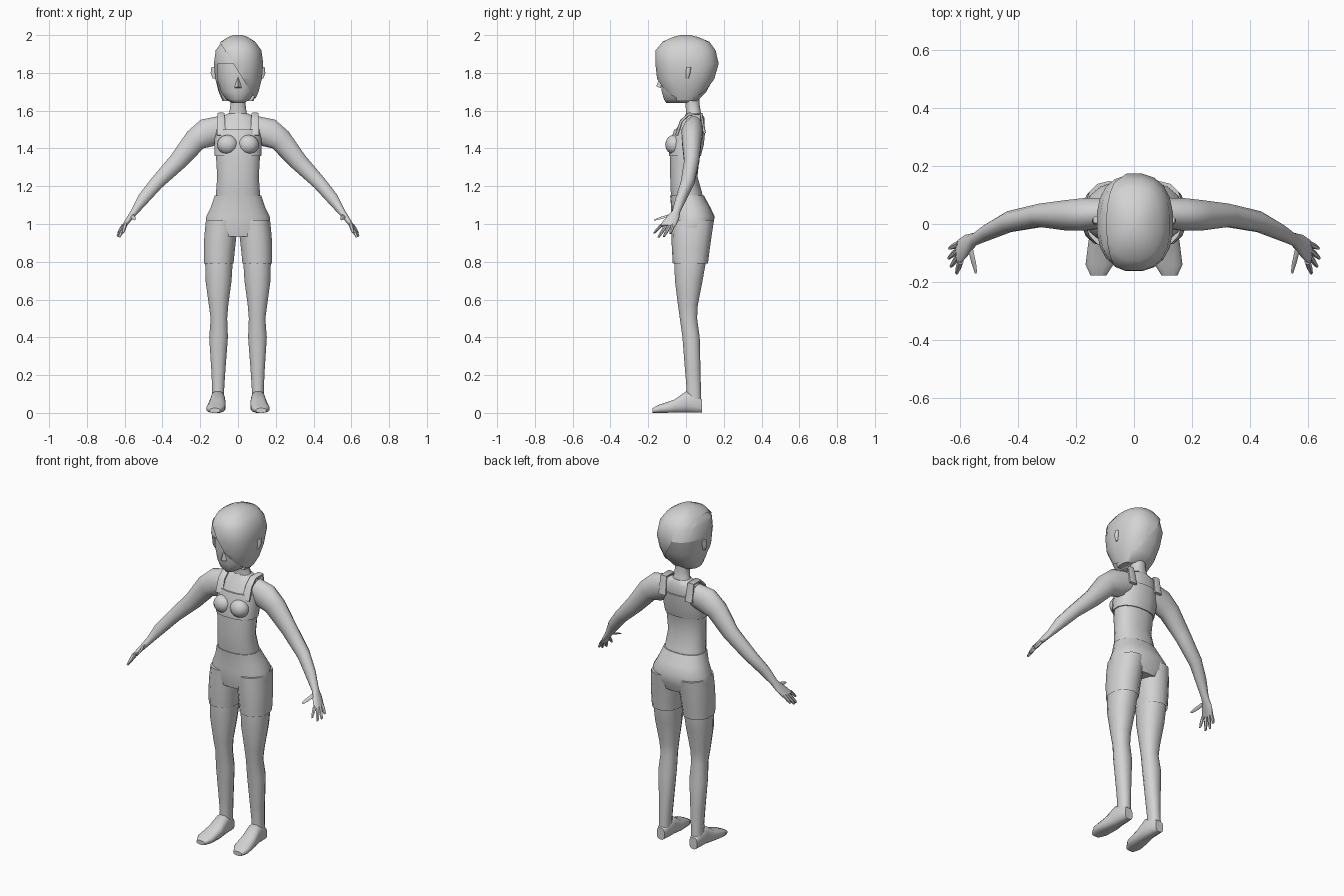
import bpy, bmesh, math
from mathutils import Vector

grey = bpy.data.materials.new("plain_grey")
grey.diffuse_color = (0.65, 0.65, 0.65, 1)


def finish(name, bm, mirror=False, angle=50):
    bmesh.ops.recalc_face_normals(bm, faces=bm.faces)
    me = bpy.data.meshes.new(name)
    bm.to_mesh(me)
    bm.free()
    me.materials.append(grey)
    for p in me.polygons:
        p.use_smooth = True
    me.set_sharp_from_angle(angle=math.radians(angle))
    ob = bpy.data.objects.new(name, me)
    bpy.context.collection.objects.link(ob)
    if mirror:
        ob.modifiers.new("mirror", "MIRROR").use_mirror_merge = False
    return ob


def ring(c, u, v, n=12, power=2.0):
    """Superellipse of points round c, spanned by the half axes u and v."""
    pts = []
    for i in range(n):
        a = 2 * math.pi * (i + 0.5) / n
        s, t = math.cos(a), math.sin(a)
        f = lambda k: math.copysign(abs(k) ** (2 / power), k)
        pts.append(Vector(c) + Vector(u) * f(s) + Vector(v) * f(t))
    return pts


def loft(rings, caps=(True, True)):
    bm = bmesh.new()
    rows = [[bm.verts.new(p) for p in r] for r in rings]
    n = len(rows[0])
    for a, b in zip(rows, rows[1:]):
        for i in range(n):
            bm.faces.new((a[i], a[(i + 1) % n], b[(i + 1) % n], b[i]))
    if caps[0]:
        bm.faces.new(rows[0])
    if caps[1]:
        bm.faces.new(rows[-1])
    return bm


def column(levels, n=12, power=2.3, grow=0.0, caps=(True, True)):
    """Stack of level rings given as z, x0, x1, y0, y1."""
    return loft([ring(((x0 + x1) / 2, (y0 + y1) / 2, z),
                      ((x1 - x0) / 2 + grow, 0, 0), (0, (y1 - y0) / 2 + grow, 0), n, power)
                 for z, x0, x1, y0, y1 in levels], caps)


def sweep(path, across, n=10, power=2.0):
    """Tube through x, y, z, half width along 'across', half thickness."""
    pts = [Vector(p[:3]) for p in path]
    u = Vector(across)
    rings = []
    for i, p in enumerate(path):
        d = pts[min(i + 1, len(pts) - 1)] - pts[max(i - 1, 0)]
        v = d.cross(u).normalized()
        rings.append(ring(pts[i], u * p[3], v * p[4], n, power))
    return loft(rings)


def sym(levels):
    return [(z, -w, w, y0, y1) for z, w, y0, y1 in levels]


def split(bm, co, no, clear=False):
    bmesh.ops.bisect_plane(bm, geom=bm.verts[:] + bm.edges[:] + bm.faces[:],
                           plane_co=co, plane_no=no, clear_inner=clear)


# Torso, from the hips to the shoulders
finish("torso", column(sym([
    (0.94, 0.10, -0.06, 0.11), (1.10, 0.125, -0.072, 0.10), (1.17, 0.118, -0.082, 0.085),
    (1.25, 0.112, -0.085, 0.062), (1.35, 0.118, -0.085, 0.072), (1.42, 0.122, -0.082, 0.088),
    (1.50, 0.120, -0.055, 0.097), (1.56, 0.100, -0.015, 0.10), (1.585, 0.055, 0.0, 0.085)]), 16))

# Cropped top with cups and shoulder straps
finish("top", column(sym([
    (1.36, 0.119, -0.086, 0.074), (1.42, 0.122, -0.084, 0.090), (1.50, 0.116, -0.058, 0.098)]),
    16, grow=0.006))
bm = bmesh.new()
bmesh.ops.create_uvsphere(bm, u_segments=12, v_segments=8, radius=1)
for v in bm.verts:
    v.co = Vector((0.055 + v.co.x * 0.056, -0.062 + v.co.y * 0.048, 1.42 + v.co.z * 0.052))
finish("cup", bm, True)
finish("strap", sweep([
    (0.088, -0.050, 1.47, 0.024, 0.008), (0.09, -0.025, 1.545, 0.021, 0.008),
    (0.09, 0.015, 1.582, 0.020, 0.008), (0.09, 0.08, 1.583, 0.020, 0.008),
    (0.088, 0.098, 1.48, 0.024, 0.008)], (1, 0, 0), 8, 4), True)

# Shorts: hip block and two open legs
finish("shorts_hips", column(sym([
    (0.935, 0.165, -0.070, 0.125), (0.98, 0.176, -0.078, 0.142), (1.04, 0.170, -0.080, 0.152),
    (1.09, 0.145, -0.079, 0.128), (1.15, 0.125, -0.084, 0.095)]), 18))
finish("shorts_leg", column([
    (0.79, 0.022, 0.182, -0.070, 0.116), (0.87, 0.014, 0.183, -0.075, 0.126),
    (0.94, 0.006, 0.180, -0.077, 0.136), (1.02, 0.0, 0.170, -0.079, 0.148)],
    14, caps=(False, True)), True)

# Legs and feet
finish("leg", column([
    (0.04, 0.075, 0.140, 0.0, 0.082), (0.13, 0.072, 0.138, 0.002, 0.080),
    (0.22, 0.066, 0.142, -0.006, 0.078), (0.40, 0.052, 0.154, -0.020, 0.074),
    (0.50, 0.056, 0.146, -0.034, 0.060), (0.57, 0.050, 0.156, -0.044, 0.064),
    (0.70, 0.032, 0.174, -0.061, 0.090), (0.80, 0.026, 0.176, -0.064, 0.108),
    (0.90, 0.020, 0.172, -0.064, 0.110)], 12), True)
foot = [(0.086, 0.082, 0.134, 0.07), (0.05, 0.072, 0.142, 0.10), (0.0, 0.068, 0.146, 0.115),
        (-0.06, 0.064, 0.158, 0.072), (-0.14, 0.070, 0.168, 0.045), (-0.178, 0.095, 0.150, 0.025)]
finish("foot", loft([ring(((a + b) / 2, y, h / 2), ((b - a) / 2, 0, 0), (0, 0, h / 2), 12, 2.8)
                     for y, a, b, h in foot]), True)

# Arms down to the palm
finish("arm", sweep([
    (0.09, 0.04, 1.505, 0.052, 0.070), (0.165, 0.033, 1.482, 0.058, 0.080),
    (0.225, 0.030, 1.445, 0.054, 0.064), (0.32, 0.030, 1.330, 0.041, 0.050),
    (0.43, 0.008, 1.218, 0.037, 0.038), (0.50, -0.026, 1.135, 0.029, 0.033),
    (0.548, -0.052, 1.065, 0.022, 0.020), (0.578, -0.075, 1.025, 0.039, 0.015),
    (0.605, -0.098, 0.988, 0.044, 0.011)], (0, 1, 0), 12), True)

# Thumb and four fingers: root x, y, z and tip x, y, z
fingers = [("thumb", (0.562, -0.090, 1.045), (0.545, -0.165, 1.022)),
           ("index_finger", (0.597, -0.128, 0.998), (0.610, -0.168, 0.952)),
           ("middle_finger", (0.602, -0.108, 0.990), (0.630, -0.145, 0.930)),
           ("ring_finger", (0.605, -0.088, 0.990), (0.638, -0.117, 0.933)),
           ("little_finger", (0.603, -0.068, 0.995), (0.635, -0.083, 0.950))]
for name, a, b in fingers:
    a, b = Vector(a), Vector(b)
    m = a.lerp(b, 0.6)
    finish(name, sweep([(*a, 0.011, 0.011), (*m, 0.010, 0.010), (*b, 0.006, 0.006)],
                       (0, 1, 0), 6), True)

# Neck and head
finish("neck", column(sym([
    (1.55, 0.075, 0.0, 0.092), (1.59, 0.047, 0.0, 0.080),
    (1.64, 0.040, -0.005, 0.072), (1.70, 0.045, -0.01, 0.075)]), 12))
finish("head", column(sym([
    (1.64, 0.032, -0.105, 0.03), (1.66, 0.065, -0.118, 0.05), (1.70, 0.092, -0.130, 0.09),
    (1.77, 0.112, -0.138, 0.13), (1.85, 0.118, -0.140, 0.15), (1.93, 0.10, -0.125, 0.12),
    (1.97, 0.05, -0.06, 0.06)]), 16))
bm = bmesh.new()
tip = [bm.verts.new(p) for p in ((-0.02, -0.133, 1.72), (0.02, -0.133, 1.72),
                                 (0, -0.158, 1.728), (0, -0.134, 1.785))]
for f in ((0, 1, 2), (1, 3, 2), (3, 0, 2), (0, 3, 1)):
    bm.faces.new([tip[i] for i in f])
finish("nose", bm)
finish("ear", column([
    (1.77, 0.115, 0.134, 0.0, 0.014), (1.80, 0.115, 0.146, -0.002, 0.024),
    (1.83, 0.115, 0.142, 0.002, 0.028)], 8), True)

# Hair: an under layer with a face opening, and a side-swept layer over it
hair = sym([
    (1.65, 0.088, -0.085, 0.065), (1.70, 0.110, -0.120, 0.115), (1.77, 0.128, -0.155, 0.152),
    (1.85, 0.135, -0.164, 0.175), (1.92, 0.125, -0.162, 0.158), (1.965, 0.092, -0.125, 0.125),
    (1.99, 0.052, -0.07, 0.065), (2.0, 0.022, -0.03, 0.025)])
bm = column(hair[:-1], 20, 2.4, grow=-0.006)
split(bm, (-0.105, 0, 0), (1, 0, 0))
split(bm, (0, 0, 1.85), (0, 0, 1))
split(bm, (0, -0.05, 0), (0, 1, 0))
opening = []
for f in bm.faces:
    c = f.calc_center_median()
    if c.x > -0.105 and c.z < 1.85 and c.y < -0.05:
        opening.append(f)
bmesh.ops.delete(bm, geom=opening, context="FACES")
finish("hair_under", bm)
bm = column(hair, 20, 2.4, caps=(False, True))
split(bm, (-0.07, 0, 1.92), Vector((0.27, 0, 0.17)).normalized(), True)
finish("hair_sweep", bm)
